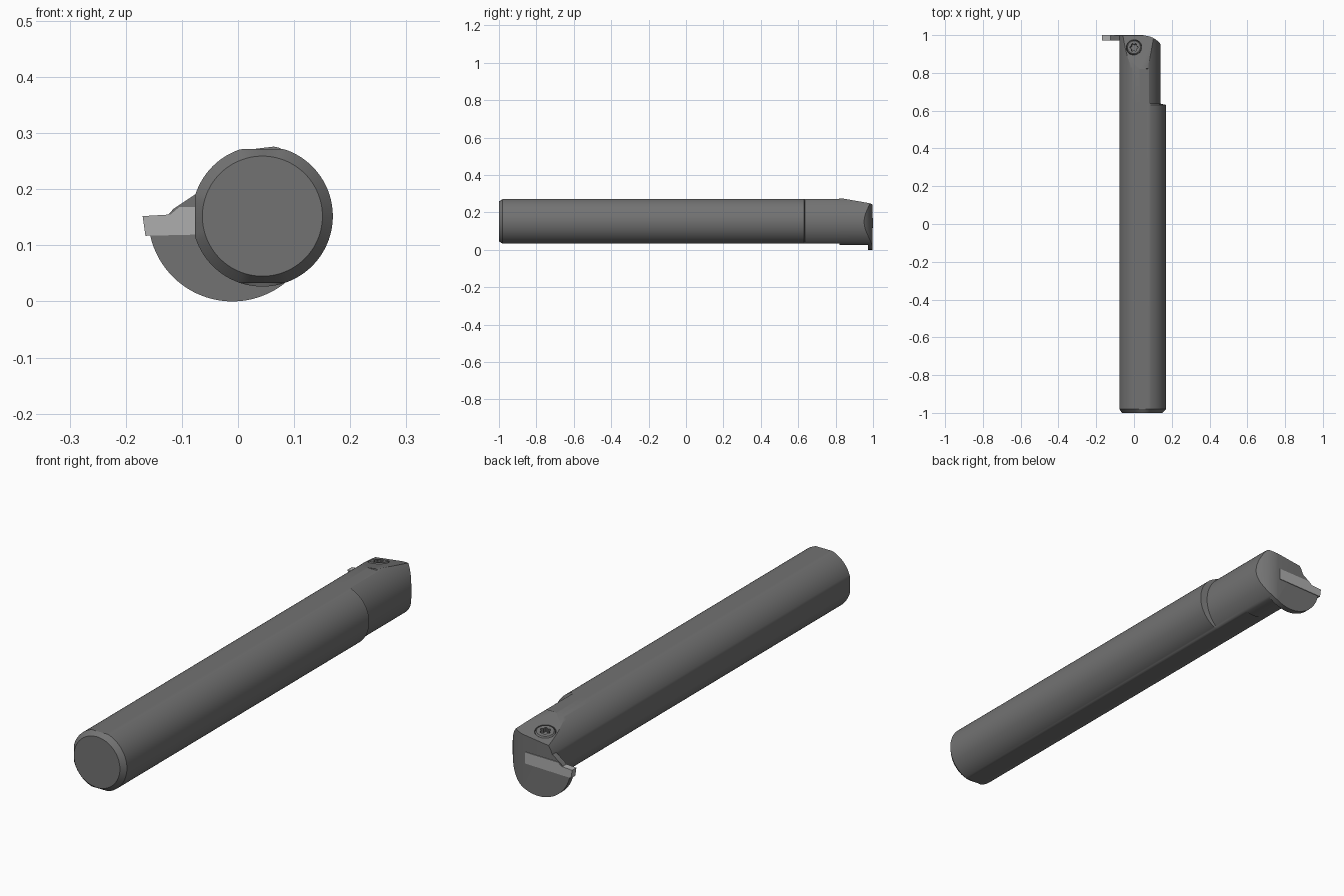
import bpy, bmesh
from math import sin, cos, pi, sqrt, radians
from mathutils import Vector

if "Cube" in bpy.data.objects:
    bpy.data.objects.remove(bpy.data.objects["Cube"])

CX, CZ, R = 0.0435, 0.152, 0.1255      # shank axis and radius
EX, EZ, ER = -0.01, 0.15, 0.15         # head envelope circle
N = 128
END = 0.997


def material(name, v):
    m = bpy.data.materials.new(name)
    m.diffuse_color = (v, v, v, 1)
    m.use_nodes = True
    m.node_tree.nodes["Principled BSDF"].inputs["Base Color"].default_value = m.diffuse_color
    return m


STEEL = material("dark_steel", 0.17)
CARBIDE = material("light_carbide", 0.42)


def make(name, bm, mat=STEEL):
    bmesh.ops.remove_doubles(bm, verts=bm.verts, dist=1e-5)
    bmesh.ops.recalc_face_normals(bm, faces=bm.faces)
    me = bpy.data.meshes.new(name)
    bm.to_mesh(me)
    bm.free()
    me.materials.append(mat)
    ob = bpy.data.objects.new(name, me)
    bpy.context.collection.objects.link(ob)
    return ob


def loft(name, rings, mat=STEEL):
    """Skin a list of equal-length closed rings and cap both ends."""
    bm = bmesh.new()
    vs = [[bm.verts.new(p) for p in ring] for ring in rings]
    n = len(rings[0])
    for a, b in zip(vs, vs[1:]):
        for i in range(n):
            j = (i + 1) % n
            bm.faces.new((a[i], a[j], b[j], b[i]))
    bm.faces.new(vs[0])
    bm.faces.new(vs[-1])
    return make(name, bm, mat)


def boolean(ob, tool, op):
    """Apply a boolean and remove the tool object."""
    mod = ob.modifiers.new("cut", 'BOOLEAN')
    mod.operation, mod.object, mod.solver = op, tool, 'EXACT'
    dg = bpy.context.evaluated_depsgraph_get()
    me = bpy.data.meshes.new_from_object(ob.evaluated_get(dg))
    ob.modifiers.clear()
    ob.data = me
    bpy.data.objects.remove(tool)


def smooth(ob, angle=25):
    bpy.ops.object.select_all(action='DESELECT')
    ob.select_set(True)
    bpy.context.view_layer.objects.active = ob
    bpy.ops.object.shade_smooth_by_angle(angle=radians(angle))


def section(y, r=R, zflats=True, neck=False):
    """Bar cross-section: circle with flats, trimmed by the envelope for the neck."""
    pts = []
    for i in range(N):
        t = 2 * pi * i / N
        c, s = cos(t), sin(t)
        d = r
        if c < -1e-6:
            d = min(d, 0.1205 / -c)
        if zflats and abs(s) > 1e-6:
            d = min(d, 0.1195 / abs(s))
        if neck:
            ox, oz = CX - EX, CZ - EZ
            b = ox * c + oz * s
            d = min(d, -b + sqrt(b * b - ox * ox - oz * oz + ER * ER))
        pts.append(Vector((CX + d * c, y, CZ + d * s)))
    return pts


# Shank with chamfered end, stepped down to the neck
body = loft("tool_bar", [
    section(-1, 0.107), section(-0.98),
    section(0.631), section(0.637, neck=True),
    section(0.82, neck=True), section(0.822, zflats=False, neck=True),
    section(END, zflats=False, neck=True)])

# Round support blade below the insert
arc = [radians(192 + (311 - 192) * i / 40) for i in range(41)]
blade = [(EX + ER * cos(t), EZ + ER * sin(t)) for t in arc]
blade += [(0.06, 0.15), (-0.04, 0.215), (-0.115, 0.165)]
boolean(body, loft("support_blade", [[(x, y, z) for x, z in blade] for y in (0.972, END)]), 'UNION')

# Curved relief on the far end
relief = [(0.05 + 0.1125 * sin(radians(t)), 0.885 + 0.1125 * cos(radians(t))) for t in range(0, 61, 4)]
relief += [(0.3, 0.94), (0.3, 1.1), (0.05, 1.1)]
boolean(body, loft("relief_cutter", [[(x, y, z) for x, y in relief] for z in (-0.1, 0.4)]), 'DIFFERENCE')

# Sloping screw seat on top of the head
seat = Vector((0, 0.935, 0.245))
nrm = Vector((-0.13, 0.2, 1)).normalized()
u = Vector((1, 0, 0.13)).normalized()
v = nrm.cross(u)


def at(a, b, h):
    return seat + u * a + v * b + nrm * h


square = ((-0.3, -0.3), (0.3, -0.3), (0.3, 0.3), (-0.3, 0.3))
boolean(body, loft("slope_cutter", [[at(a, b, h) for a, b in square] for h in (0, 0.2)]), 'DIFFERENCE')


def seat_ring(r, h, lobe=0.0, n=72):
    ts = [2 * pi * i / n for i in range(n)]
    return [at((r + lobe * cos(6 * t)) * cos(t), (r + lobe * cos(6 * t)) * sin(t), h) for t in ts]


# Counterbore for the screw
boolean(body, loft("bore_cutter", [seat_ring(0.041, -0.03), seat_ring(0.041, 0.05)]), 'DIFFERENCE')
smooth(body)

# Clamp screw with six-lobed socket
screw = loft("clamp_screw", [
    seat_ring(0.039, -0.031), seat_ring(0.039, -0.002), seat_ring(0.034, 0.003),
    seat_ring(0.019, 0.003, 0.003), seat_ring(0.019, -0.018, 0.003)])
smooth(screw)

# Grooving insert set into the end face
tip = [(-0.17, 0.152), (-0.12, 0.155), (-0.105, 0.168), (0.05, 0.17), (0.05, 0.122), (-0.165, 0.117)]
loft("cutting_insert", [[(x, y, z) for x, z in tip] for y in (0.9715, 1.0)], CARBIDE)
